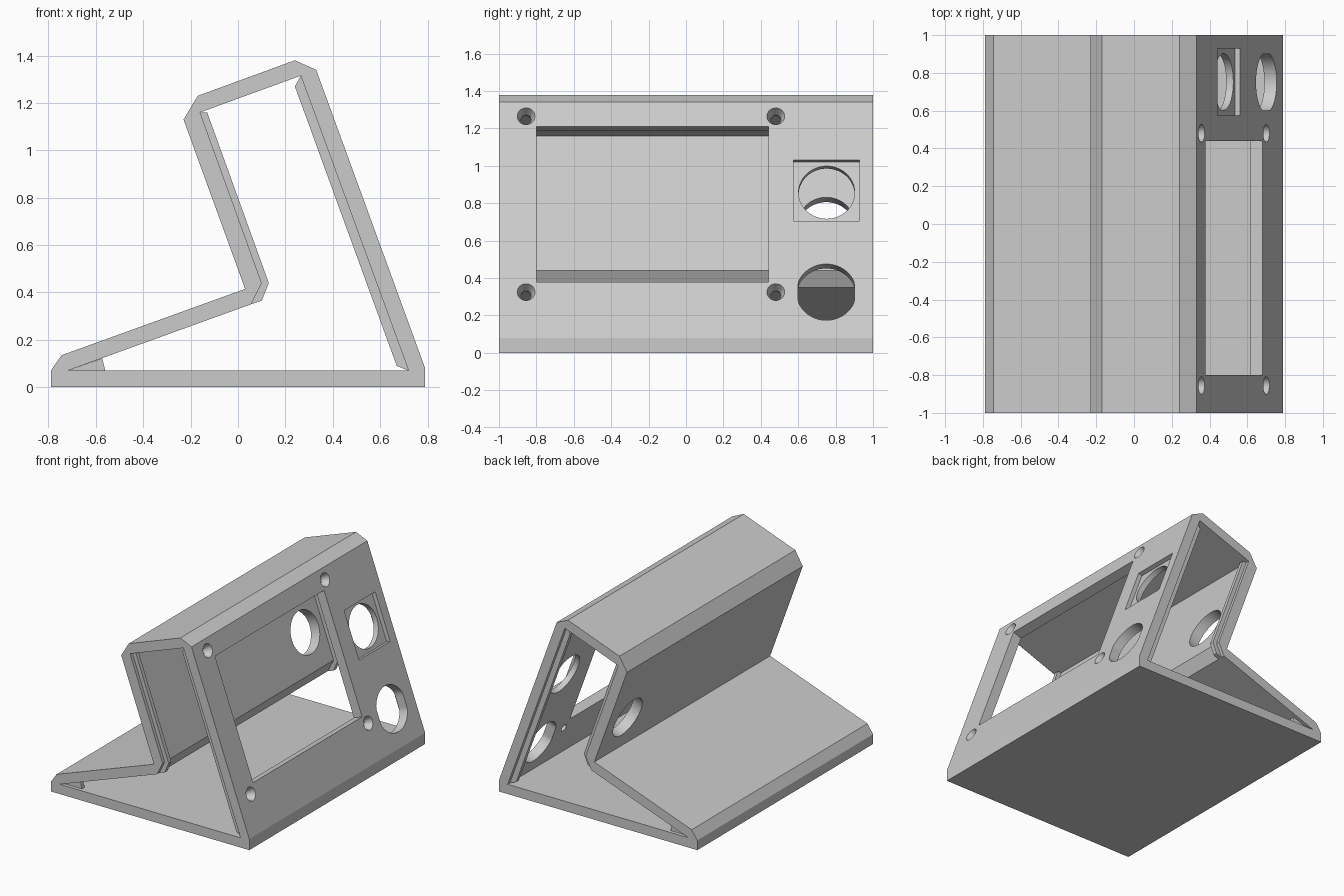
import bpy, bmesh, math
from mathutils import Matrix, Vector

cube = bpy.data.objects.get("Cube")
if cube:
    bpy.data.objects.remove(cube, do_unlink=True)

grey = bpy.data.materials.new("plain grey")
grey.use_nodes = True
grey.diffuse_color = (0.6, 0.6, 0.6, 1)
grey.node_tree.nodes["Principled BSDF"].inputs["Base Color"].default_value = (0.6, 0.6, 0.6, 1)


def loft(name, lower, upper):
    """Closed solid between two matching rings of points."""
    bm = bmesh.new()
    a = [bm.verts.new(p) for p in lower]
    b = [bm.verts.new(p) for p in upper]
    bm.faces.new(a)
    bm.faces.new(b)
    for i in range(len(a)):
        j = (i + 1) % len(a)
        bm.faces.new((a[i], a[j], b[j], b[i]))
    bmesh.ops.recalc_face_normals(bm, faces=bm.faces)
    mesh = bpy.data.meshes.new(name)
    bm.to_mesh(mesh)
    bm.free()
    mesh.materials.append(grey)
    obj = bpy.data.objects.new(name, mesh)
    bpy.context.collection.objects.link(obj)
    return obj


def prism(name, profile, y0, y1):
    """Side profile in x and z, run along y."""
    return loft(name, [(x, y0, z) for x, z in profile], [(x, y1, z) for x, z in profile])


# Leaning panels share one slope: along y, up the slope, outward
up = Vector((-0.343, 0, 0.939)).normalized()
side = Vector((0, 1, 0))
out = side.cross(up)


def on_front(y, z):
    return Vector((0.79 - (z - 0.08) * 0.365, y, z))


def cutter(center, shape, d0, d1, s0=1, s1=1):
    """Solid through a leaning panel, from depth d0 to d1, with optional taper."""
    def ring(d, s):
        return [center + side * a * s + up * b * s + out * d for a, b in shape]
    return loft("cutter", ring(d0, s0), ring(d1, s1))


def circle(r, n=64, flat=None):
    pts = [(r * math.cos(2 * math.pi * i / n), r * math.sin(2 * math.pi * i / n)) for i in range(n)]
    if flat:
        pts = [(max(-flat, min(flat, a)), b) for a, b in pts]
    return pts


def rect(w, h):
    return [(-w / 2, -h / 2), (w / 2, -h / 2), (w / 2, h / 2), (-w / 2, h / 2)]


def cut(target, tool):
    mod = target.modifiers.new("cut", 'BOOLEAN')
    mod.operation = 'DIFFERENCE'
    mod.solver = 'EXACT'
    mod.object = tool
    bpy.context.view_layer.objects.active = target
    bpy.ops.object.modifier_apply(modifier=mod.name)
    bpy.data.objects.remove(tool, do_unlink=True)


# Hollow housing, open at both ends
outer = [(-0.79, 0), (0.79, 0), (0.79, 0.08), (0.33, 1.34), (0.24, 1.38),
         (-0.17, 1.23), (-0.23, 1.13), (0.03, 0.415), (-0.745, 0.135), (-0.79, 0.07)]
inner = [(-0.72, 0.07), (0.72, 0.07), (0.265, 1.315), (-0.16, 1.16), (0.1, 0.44), (0.055, 0.35)]
housing = prism("housing", outer, -1, 1)
cut(housing, prism("cutter", inner, -1.2, 1.2))

# Display window
cut(housing, cutter(on_front(-0.18, 0.795), rect(1.24, 0.884), -0.12, 0.1))

# Square recess with a round hole, and a flat-sided hole below
button = on_front(0.752, 0.868)
cut(housing, cutter(button, rect(0.353, 0.346), -0.03, 0.1))
cut(housing, cutter(button, circle(0.15), -0.12, 0.1))
cut(housing, cutter(on_front(0.75, 0.325), circle(0.16, flat=0.15), -0.12, 0.1))

# Countersunk screw holes
for y in (-0.855, 0.48):
    for z in (0.325, 1.265):
        spot = on_front(y, z)
        cut(housing, cutter(spot, circle(0.027, 32), -0.12, 0.1))
        cut(housing, cutter(spot, circle(0.048, 32), -0.05, 0.005, 0.58, 1.03))

# Cable hole in the back panel
cut(housing, cutter(Vector((-0.061, 0.75, 0.665)), circle(0.15), -0.08, 0.12))

# Retaining ribs just inside each open end
ribs = {
    "back_rib": [(-0.16, 1.16), (-0.13, 1.16), (0.13, 0.44), (0.1, 0.365), (0.055, 0.35), (0.1, 0.44)],
    "front_rib": [(0.265, 1.315), (0.24, 1.27), (0.67, 0.09), (0.72, 0.07)],
    "corner_rib": [(-0.72, 0.07), (-0.56, 0.07), (-0.573, 0.122)],
}
for end, s in (("near", -1), ("far", 1)):
    for name, profile in ribs.items():
        prism(end + "_" + name, profile, s * 0.975, s * 0.945)

# Smooth the round holes, keep edges sharp
bpy.ops.object.select_all(action='DESELECT')
housing.select_set(True)
bpy.context.view_layer.objects.active = housing
bpy.ops.object.shade_smooth_by_angle(angle=math.radians(20))
